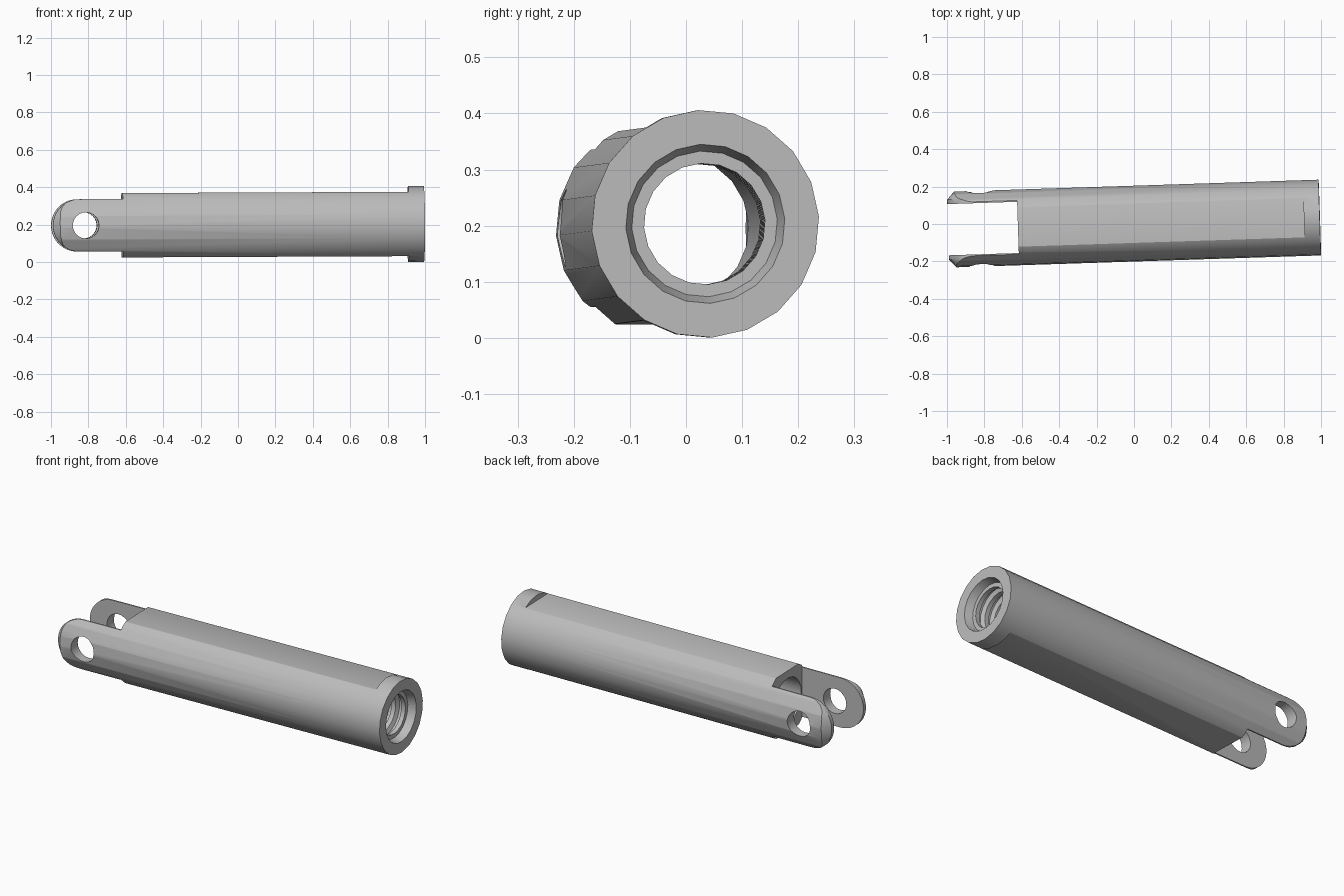
import bpy, bmesh, math
from mathutils import Euler

if "Cube" in bpy.data.objects:
    bpy.data.objects.remove(bpy.data.objects["Cube"], do_unlink=True)

RADIUS, END, FORK_ROOT, FORK_HALF = 0.203, 0.994, -0.62, 0.14
TIP_CENTRE = -0.995 + FORK_HALF
SIDES = 20

metal = bpy.data.materials.new("Grey metal")
metal.use_nodes = True
grey = (0.5, 0.5, 0.5, 1)
metal.diffuse_color = grey
metal.node_tree.nodes["Principled BSDF"].inputs["Base Color"].default_value = grey


def skin(name, rings, loop=False):
    """Join equal rings of points with quads; close in a loop or cap the ends."""
    bm = bmesh.new()
    rows = [[bm.verts.new(p) for p in ring] for ring in rings]
    count = len(rows[0])
    pairs = list(zip(rows, rows[1:])) + ([(rows[-1], rows[0])] if loop else [])
    for a, b in pairs:
        for i in range(count):
            j = (i + 1) % count
            bm.faces.new((a[i], a[j], b[j], b[i]))
    if not loop:
        bm.faces.new(rows[0])
        bm.faces.new(rows[-1])
    bmesh.ops.recalc_face_normals(bm, faces=bm.faces)
    mesh = bpy.data.meshes.new(name)
    bm.to_mesh(mesh)
    bm.free()
    obj = bpy.data.objects.new(name, mesh)
    bpy.context.collection.objects.link(obj)
    mesh.materials.append(metal)
    return obj


def carve(target, cutter, operation):
    mod = target.modifiers.new(cutter.name, "BOOLEAN")
    mod.object, mod.operation, mod.solver = cutter, operation, "EXACT"
    bpy.context.view_layer.objects.active = target
    bpy.ops.object.modifier_apply(modifier=mod.name)
    bpy.data.objects.remove(cutter, do_unlink=True)


# Sleeve: turned tube with a counterbored mouth and ridged bore
profile = [(-1.05, RADIUS), (END, RADIUS), (END, 0.142), (0.95, 0.13)]
for k in range(5):
    x = 0.95 - k * 0.06
    profile += [(x, 0.108), (x - 0.025, 0.108), (x - 0.035, 0.13), (x - 0.05, 0.13)]
profile += [(-1.05, 0.13)]
turns = [(i + 0.2) * math.tau / SIDES for i in range(SIDES)]
sleeve = skin("forked_sleeve",
              [[(x, r * math.cos(a), r * math.sin(a)) for a in turns]
               for x, r in profile], loop=True)


# Side outline: full collar, flats along the body, rounded fork tips
def outline(y, reach):
    upper = [(1.1, 0.3), (0.91, 0.3), (0.91, 0.172), (FORK_ROOT, 0.172)]
    lower = [(x, -z) for x, z in reversed(upper)]
    tip = [(TIP_CENTRE - reach * math.sin(t), FORK_HALF * math.cos(t))
           for t in (math.pi * i / 20 for i in range(21))]
    fork = [(FORK_ROOT, FORK_HALF)] + tip + [(FORK_ROOT, -FORK_HALF)]
    return [(x, y, z) for x, z in upper + fork + lower]


layers = [(-0.215, 0.09), (-0.16, FORK_HALF), (0.16, FORK_HALF), (0.215, 0.09)]
carve(sleeve, skin("side_outline", [outline(*layer) for layer in layers]), "INTERSECT")

# Slot between the two fork arms
gap = 0.137
slot = skin("fork_slot", [[(x, -gap, -0.3), (x, gap, -0.3), (x, gap, 0.3), (x, -gap, 0.3)]
                          for x in (-1.2, FORK_ROOT)])
carve(sleeve, slot, "DIFFERENCE")

# Pin hole through both arms
pin = skin("pin_hole", [[(-0.82 + 0.07 * math.cos(t), y, 0.07 * math.sin(t))
                         for t in (math.tau * i / 24 for i in range(24))]
                        for y in (-0.4, 0.4)])
carve(sleeve, pin, "DIFFERENCE")

# Slight tilt and final placement
tilt = Euler((0, math.radians(-0.25), math.radians(1.87))).to_matrix().to_4x4()
sleeve.data.transform(tilt)
sleeve.location = (0, 0.002, 0.199)

bpy.ops.object.select_all(action="DESELECT")
sleeve.select_set(True)
bpy.context.view_layer.objects.active = sleeve
bpy.ops.object.shade_smooth_by_angle(angle=math.radians(28))
